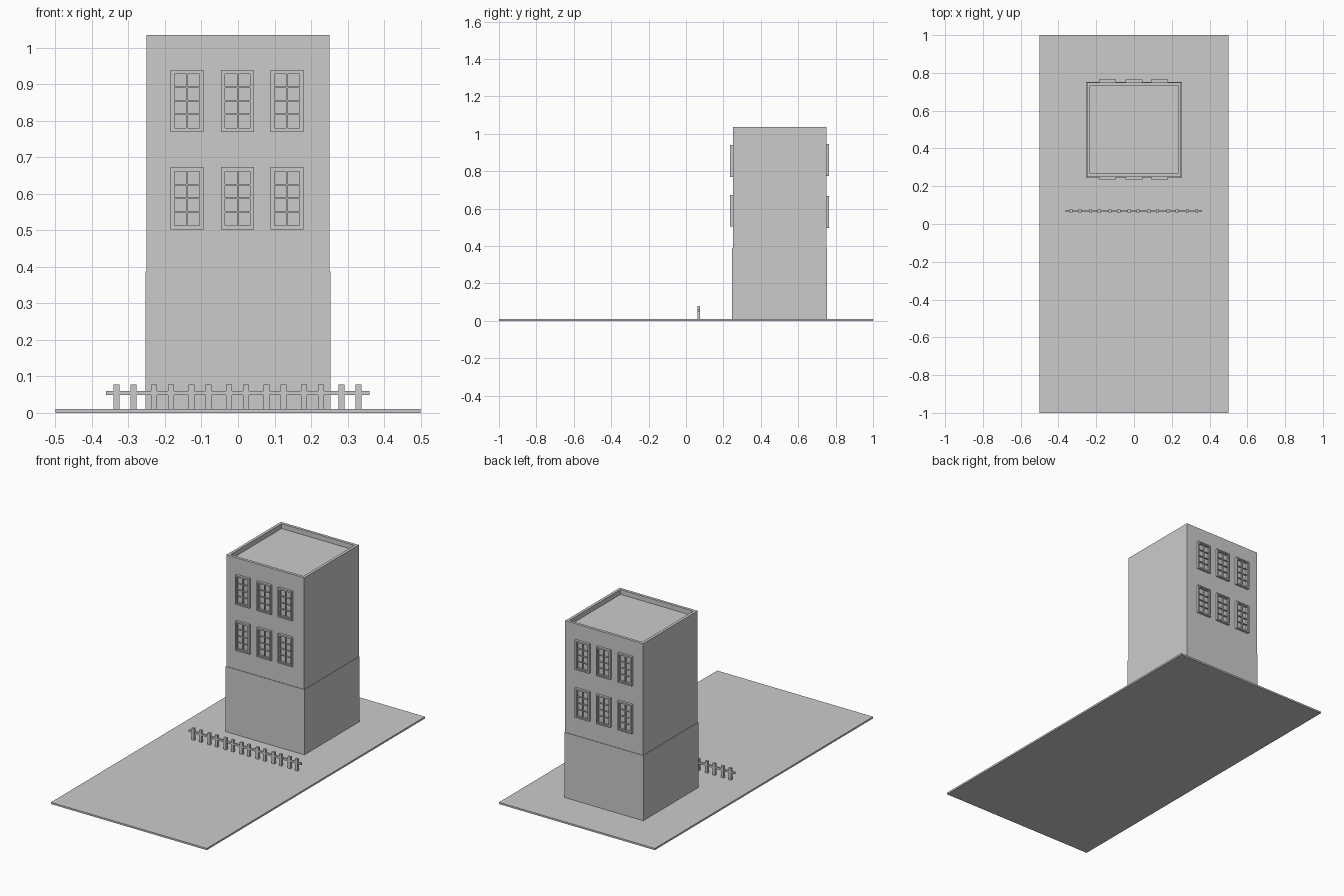
import bpy, bmesh

if "Cube" in bpy.data.objects:
    bpy.data.objects.remove(bpy.data.objects["Cube"])

grey = bpy.data.materials.new("plain grey")
grey.diffuse_color = (0.6, 0.6, 0.6, 1)
grey.use_nodes = True
grey.node_tree.nodes["Principled BSDF"].inputs["Base Color"].default_value = grey.diffuse_color


def add_box(bm, x0, x1, y0, y1, z0, z1):
    """Add an axis-aligned box and return its faces."""
    verts = bmesh.ops.create_cube(bm, size=1)["verts"]
    for v in verts:
        v.co.x = x1 if v.co.x > 0 else x0
        v.co.y = y1 if v.co.y > 0 else y0
        v.co.z = z1 if v.co.z > 0 else z0
    return list({f for v in verts for f in v.link_faces})


def finish(name, bm):
    mesh = bpy.data.meshes.new(name)
    bm.to_mesh(mesh)
    bm.free()
    mesh.materials.append(grey)
    ob = bpy.data.objects.new(name, mesh)
    bpy.context.collection.objects.link(ob)
    return ob


def box_object(name, *dims):
    bm = bmesh.new()
    add_box(bm, *dims)
    return finish(name, bm)


def add_ring(bm, x0, x1, y0, y1, z0, z1, t):
    """Rectangular frame of bar width t, lying in the xz plane."""
    add_box(bm, x0, x0 + t, y0, y1, z0, z1)
    add_box(bm, x1 - t, x1, y0, y1, z0, z1)
    add_box(bm, x0 + t, x1 - t, y0, y1, z0, z0 + t)
    add_box(bm, x0 + t, x1 - t, y0, y1, z1 - t, z1)


def window(name, cx, z0, wall_y, out):
    """Window with outer frame, inner sash and 2 x 4 panes."""
    w, h, t, s, bar = 0.09, 0.17, 0.007, 0.004, 0.004
    x0, x1, z1 = cx - w / 2, cx + w / 2, z0 + h

    def depth(d):
        return sorted((wall_y, wall_y + out * d))

    bm = bmesh.new()
    add_ring(bm, x0, x1, *depth(0.014), z0, z1, t)
    add_ring(bm, x0 + t, x1 - t, *depth(0.010), z0 + t, z1 - t, s)
    i = t + s
    add_box(bm, cx - bar / 2, cx + bar / 2, *depth(0.009), z0 + i, z1 - i)
    for k in (1, 2, 3):
        zc = z0 + i + (h - 2 * i) * k / 4
        add_box(bm, x0 + i, x1 - i, *depth(0.008), zc - bar / 2, zc + bar / 2)
    finish(name, bm)


# Ground slab and lower storey
box_object("ground_slab", -0.5, 0.5, -1, 1, 0, 0.01)
box_object("lower_storey", -0.253, 0.253, 0.247, 0.753, 0.01, 0.388)

# Upper storeys with a recessed roof inside a parapet
bm = bmesh.new()
faces = add_box(bm, -0.25, 0.25, 0.25, 0.75, 0.388, 1.035)
bm.normal_update()
roof = max(faces, key=lambda f: f.calc_center_median().z)
bmesh.ops.inset_region(bm, faces=[roof], thickness=0.023)
walls = bmesh.ops.extrude_discrete_faces(bm, faces=[roof])["faces"]
for v in walls[0].verts:
    v.co.z -= 0.028
bmesh.ops.recalc_face_normals(bm, faces=bm.faces[:])
finish("upper_storeys", bm)

# Windows on the front and back walls
for side, wall_y, out, rows in (("front", 0.25, -1, (0.503, 0.770)),
                                ("back", 0.75, 1, (0.497, 0.775))):
    for r, z0 in enumerate(rows):
        for c, cx in enumerate((-0.14, -0.001, 0.134)):
            window(f"{side}_window_{r}_{c}", cx, z0, wall_y, out)

# Picket fence: one rail and seven pairs of pickets
box_object("fence_rail", -0.362, 0.36, 0.064, 0.074, 0.049, 0.06)
bm = bmesh.new()
for k in range(7):
    for dx in (0, 0.0465):
        x = -0.333 + 0.1028 * k + dx
        add_box(bm, x - 0.0085, x + 0.0085, 0.062, 0.076, 0.01, 0.078)
finish("fence_pickets", bm)
